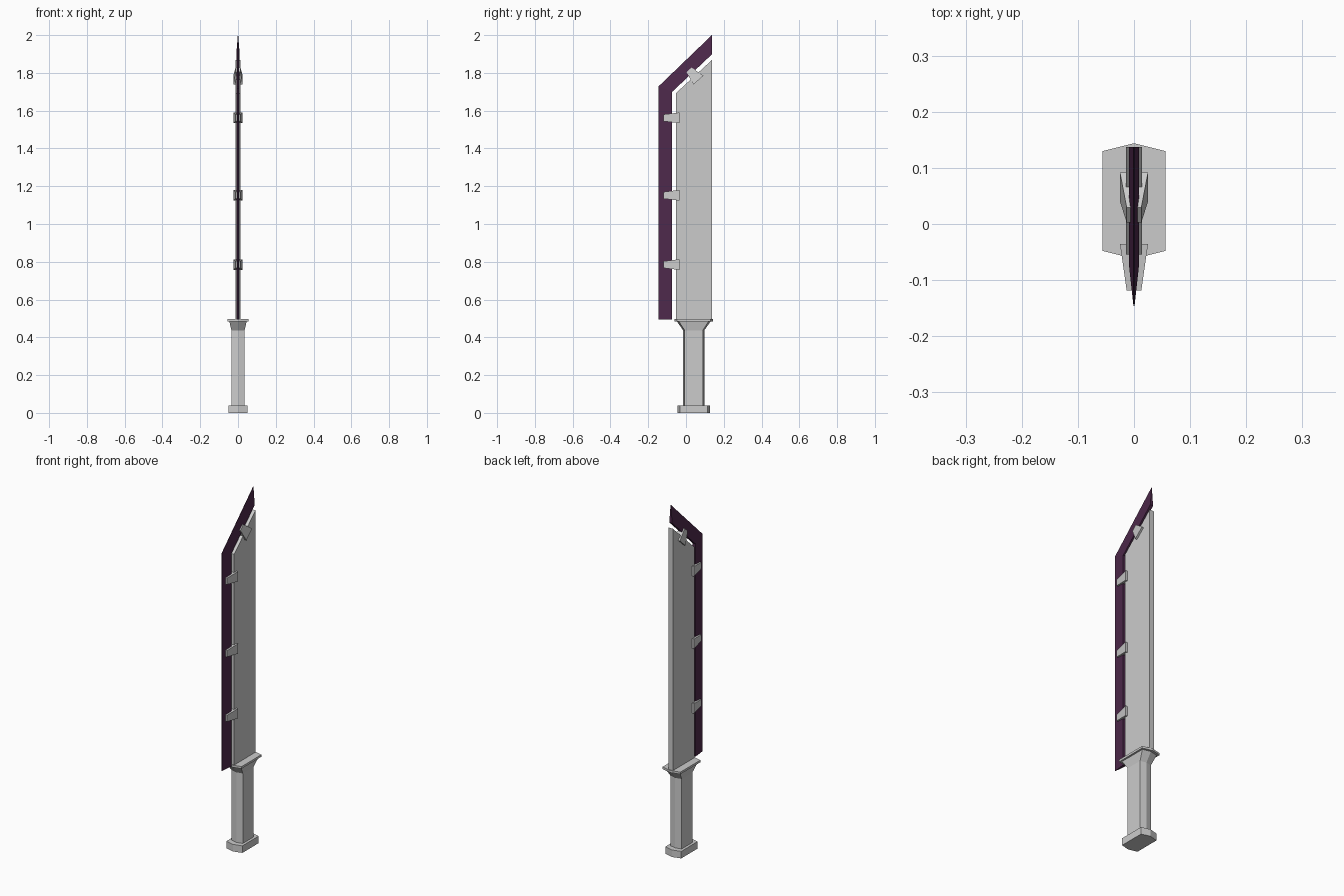
import bpy, bmesh, math
from mathutils import Matrix, Vector

if "Cube" in bpy.data.objects:
    bpy.data.objects.remove(bpy.data.objects["Cube"])

YC = 0.041  # handle axis offset in y


def make_object(name, bm, mat=None):
    bmesh.ops.recalc_face_normals(bm, faces=bm.faces)
    me = bpy.data.meshes.new(name)
    bm.to_mesh(me)
    bm.free()
    ob = bpy.data.objects.new(name, me)
    bpy.context.collection.objects.link(ob)
    if mat:
        me.materials.append(mat)
    return ob


def loft(name, rings, mat=None):
    """Skin a stack of equal-length point rings and cap both ends."""
    bm = bmesh.new()
    loops = [[bm.verts.new(p) for p in ring] for ring in rings]
    n = len(loops[0])
    for a, b in zip(loops, loops[1:]):
        for i in range(n):
            j = (i + 1) % n
            bm.faces.new((a[i], a[j], b[j], b[i]))
    bm.faces.new(loops[0][::-1])
    bm.faces.new(loops[-1])
    return make_object(name, bm, mat)


def hexagon(hx, hy, tip, z):
    """Flat-sided hexagon with shallow points toward +y and -y."""
    return [(hx, YC - hy + tip, z), (hx, YC + hy - tip, z), (0, YC + hy, z),
            (-hx, YC + hy - tip, z), (-hx, YC - hy + tip, z), (0, YC - hy, z)]


purple = bpy.data.materials.new("edge_purple")
purple.diffuse_color = (0.075, 0.022, 0.07, 1)
purple.use_nodes = True
purple.node_tree.nodes["Principled BSDF"].inputs["Base Color"].default_value = purple.diffuse_color

# Handle: pommel, flared grip, guard
loft("pommel", [hexagon(0.05, 0.086, 0.013, z) for z in (0, 0.04)])
loft("grip", [hexagon(0.035, 0.056, 0.008, 0.04), hexagon(0.035, 0.056, 0.008, 0.437),
              hexagon(0.046, 0.09, 0.011, 0.485)])
loft("guard", [hexagon(0.056, 0.103, 0.014, z) for z in (0.485, 0.497)])

# Main blade: flat slab with slanted top
outline = [(-0.054, 0.497), (0.137, 0.497), (0.137, 1.868), (-0.054, 1.692)]
loft("blade_body", [[(x, y, z) for y, z in outline] for x in (-0.014, 0.014)])

# Cutting edge: wedge section following the front and the slanted top
path = [((-0.073, 0.495), (-0.146, 0.495)),
        ((-0.073, 1.70), (-0.146, 1.728)),
        ((0.137, 1.898), (0.137, 2.0))]
loft("cutting_edge", [[(-0.009, *inner), (0.009, *inner), (0.001, *outer), (-0.001, *outer)]
                      for inner, outer in path], purple)


# Clips joining the edge to the blade, tapering toward the edge
def clip(name, y, z, angle, length, wide, narrow):
    ends = [(-length / 2, 0.013, narrow), (length / 2, 0.025, wide)]
    ob = loft(name, [[(-hx, v, -hz), (hx, v, -hz), (hx, v, hz), (-hx, v, hz)]
                     for v, hx, hz in ends])
    ob.data.transform(Matrix.Translation(Vector((0, y, z))) @ Matrix.Rotation(angle, 4, 'X'))


for i, z in enumerate((0.785, 1.152, 1.562)):
    clip(f"clip_{i + 1}", -0.077, z, 0, 0.083, 0.028, 0.018)
clip("clip_top", 0.041, 1.789, math.radians(-48), 0.074, 0.035, 0.018)
